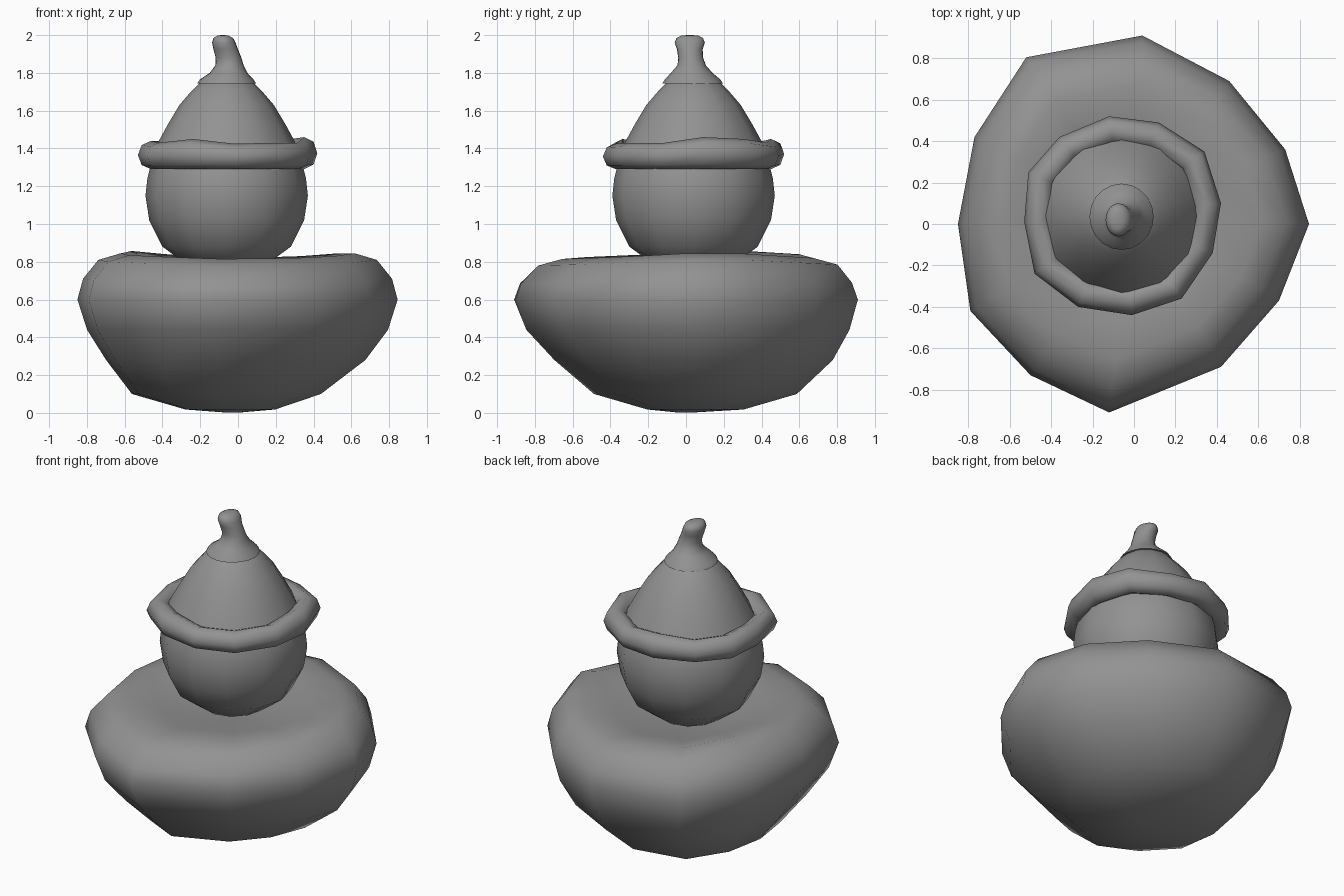
import bpy, bmesh, math

grey = bpy.data.materials.new("dark_grey")
grey.diffuse_color = (0.29, 0.29, 0.29, 1)


def loft(name, rings, closed=False):
    """Skin a stack of equal-length point rings; cap the ends or join them up."""
    bm = bmesh.new()
    loops = [[bm.verts.new(p) for p in ring] for ring in rings]
    pairs = list(zip(loops, loops[1:]))
    if closed:
        pairs.append((loops[-1], loops[0]))
    for a, b in pairs:
        n = len(a)
        for i in range(n):
            j = (i + 1) % n
            bm.faces.new((a[i], a[j], b[j], b[i]))
    if not closed:
        bm.faces.new(loops[0][::-1])
        bm.faces.new(loops[-1])
    bmesh.ops.recalc_face_normals(bm, faces=bm.faces)
    mesh = bpy.data.meshes.new(name)
    bm.to_mesh(mesh)
    bm.free()
    mesh.materials.append(grey)
    obj = bpy.data.objects.new(name, mesh)
    bpy.context.collection.objects.link(obj)
    bpy.ops.object.select_all(action='DESELECT')
    obj.select_set(True)
    bpy.context.view_layer.objects.active = obj
    bpy.ops.object.shade_smooth_by_angle(angle=math.radians(60))
    return obj


def circle(x, y, z, rx, ry, n):
    return [(x + rx * math.cos(2 * math.pi * i / n),
             y + ry * math.sin(2 * math.pi * i / n), z) for i in range(n)]


# Plump body: irregular twelve-sided outline, dished on top, uneven rim
outline = [(0.845, 0), (0.73, 0.36), (0.46, 0.69), (0.04, 0.91),
           (-0.52, 0.805), (-0.77, 0.42), (-0.85, 0), (-0.79, -0.42),
           (-0.50, -0.73), (-0.12, -0.91), (0.42, -0.69), (0.70, -0.37)]
rim_lift = [0, 0, -0.015, -0.025, -0.005, 0.012,
            0, -0.01, -0.02, -0.03, -0.025, -0.015]
# scale, height, x shift, y shift, share of rim lift
body_rings = [(0.06, 0.003, -0.03, 0.0, 0), (0.28, 0.018, -0.04, 0.05, 0),
              (0.59, 0.10, -0.06, 0.05, 0), (0.81, 0.28, -0.01, 0.04, 0),
              (0.94, 0.44, 0, 0.01, 0), (1.0, 0.60, 0, 0, 0),
              (0.965, 0.71, 0, 0, 0.8), (0.87, 0.81, 0, 0.01, 1),
              (0.73, 0.845, 0, 0.01, 1), (0.53, 0.81, -0.02, 0.02, 0.5),
              (0.33, 0.77, -0.04, 0.03, 0), (0.08, 0.75, -0.05, 0.04, 0)]
loft("body", [[(x * s + dx, y * s + dy, z + k * lift)
               for (x, y), lift in zip(outline, rim_lift)]
              for s, z, dx, dy, k in body_rings])

# Round head
cx, cy = -0.06, 0.04
head = [(0.04, 0.75), (0.19, 0.77), (0.34, 0.88), (0.41, 1.02),
        (0.43, 1.15), (0.42, 1.24), (0.40, 1.32), (0.36, 1.40)]
loft("head", [circle(cx, cy, z, r, r, 12) for r, z in head])

# Rolled hat brim with an uneven upper edge
brim_path = [(0.42, 0.10), (0.34, 0.35), (0.12, 0.49), (-0.12, 0.52),
             (-0.36, 0.42), (-0.51, 0.25), (-0.53, 0.01), (-0.48, -0.24),
             (-0.27, -0.40), (-0.01, -0.44), (0.23, -0.36), (0.38, -0.14)]
brim_top = [1.46, 1.45, 1.43, 1.45, 1.43, 1.44, 1.44, 1.43,
            1.45, 1.425, 1.43, 1.43]
brim = []
for k in range(8):
    a = 2 * math.pi * k / 8
    inset = 0.07 * (1 - math.cos(a))
    ring = []
    for (x, y), top in zip(brim_path, brim_top):
        d = math.hypot(x - cx, y - cy)
        f = (d - inset) / d
        half = (top - 1.29) / 2
        ring.append((cx + (x - cx) * f, cy + (y - cy) * f,
                     1.29 + half + half * math.sin(a)))
    brim.append(ring)
loft("hat_brim", brim, closed=True)

# Domed hat cone
hat = [(0.40, 1.35), (0.37, 1.42), (0.31, 1.53), (0.25, 1.63),
       (0.19, 1.70), (0.13, 1.76), (0.05, 1.79)]
loft("hat_cone", [circle(cx, cy, z, r, r, 12) for r, z in hat])

# Flared, slightly bent stem
stem = [(-0.06, 0.035, 1.745, 0.155, 0.16), (-0.06, 0.035, 1.765, 0.142, 0.147),
        (-0.05, 0.03, 1.80, 0.10, 0.11), (-0.045, 0.03, 1.84, 0.075, 0.075),
        (-0.05, 0.025, 1.88, 0.068, 0.066), (-0.065, 0.02, 1.925, 0.065, 0.068),
        (-0.075, 0.02, 1.96, 0.062, 0.08), (-0.078, 0.02, 1.985, 0.052, 0.07),
        (-0.08, 0.02, 1.997, 0.03, 0.045), (-0.08, 0.02, 2.0, 0.01, 0.015)]
loft("hat_stem", [circle(x, y, z, rx, ry, 20) for x, y, z, rx, ry in stem])
